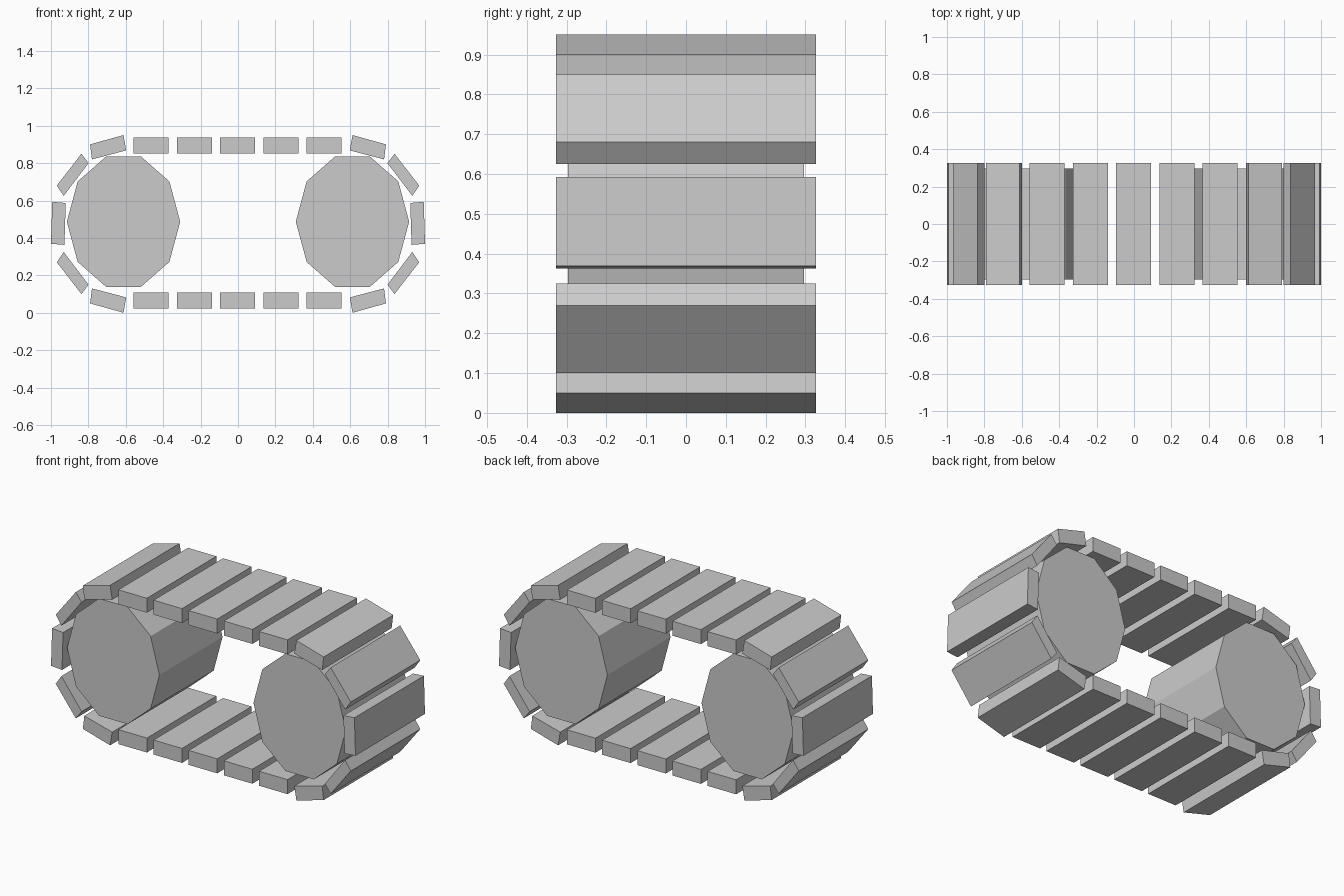
import bpy, math

if "Cube" in bpy.data.objects:
    bpy.data.objects.remove(bpy.data.objects["Cube"])


def prism(name, profile, half):
    """Extrude an x-z outline along y, from -half to half."""
    n = len(profile)
    verts = [(x, y, z) for y in (-half, half) for x, z in profile]
    faces = [tuple(range(n)), tuple(range(2 * n - 1, n - 1, -1))]
    faces += [(i, i + n, (i + 1) % n + n, (i + 1) % n) for i in range(n)]
    area = sum(profile[i][0] * profile[(i + 1) % n][1]
               - profile[(i + 1) % n][0] * profile[i][1] for i in range(n))
    if area < 0:  # keep the normals outward on mirrored outlines
        faces = [f[::-1] for f in faces]
    me = bpy.data.meshes.new(name)
    me.from_pydata(verts, [], faces)
    ob = bpy.data.objects.new(name, me)
    bpy.context.collection.objects.link(ob)
    return ob


TREAD_HALF = 0.326
MID = 0.475

# Ten-sided, slightly narrowed drive wheels
for side, label in ((-1, "left"), (1, "right")):
    ring = [(side * 0.612 + 0.303 * math.cos(i * math.pi / 5),
             0.487 + 0.366 * math.sin(i * math.pi / 5)) for i in range(10)]
    prism(f"wheel_{label}", ring, 0.296)

# Flat tread plates, top and bottom runs
for row, z in (("top", 0.895), ("bottom", 0.065)):
    for i in range(5):
        x = (i - 2) * 0.231 - 0.002
        w, h = 0.0935, 0.043
        prism(f"tread_{row}_{i}", [(x - w, z - h), (x + w, z - h),
                                   (x + w, z + h), (x - w, z + h)], TREAD_HALF)

# Tread plates wrapping the wheels: upper right outlines, mirrored to each corner
shoulder = [(0.612, 0.950), (0.791, 0.900), (0.781, 0.820), (0.598, 0.868)]
slope = [(0.837, 0.850), (0.969, 0.680), (0.932, 0.625), (0.799, 0.800)]
for sx, lr in ((-1, "left"), (1, "right")):
    for sz, tb in ((1, "upper"), (-1, "lower")):
        for kind, quad in (("shoulder", shoulder), ("slope", slope)):
            pts = [(sx * x, MID + sz * (z - MID)) for x, z in quad]
            prism(f"tread_{kind}_{tb}_{lr}", pts, TREAD_HALF)
    end = [(0.993, 0.593), (1.0, 0.369), (0.928, 0.363), (0.921, 0.587)]
    prism(f"tread_end_{lr}", [(sx * x, z) for x, z in end], TREAD_HALF)
